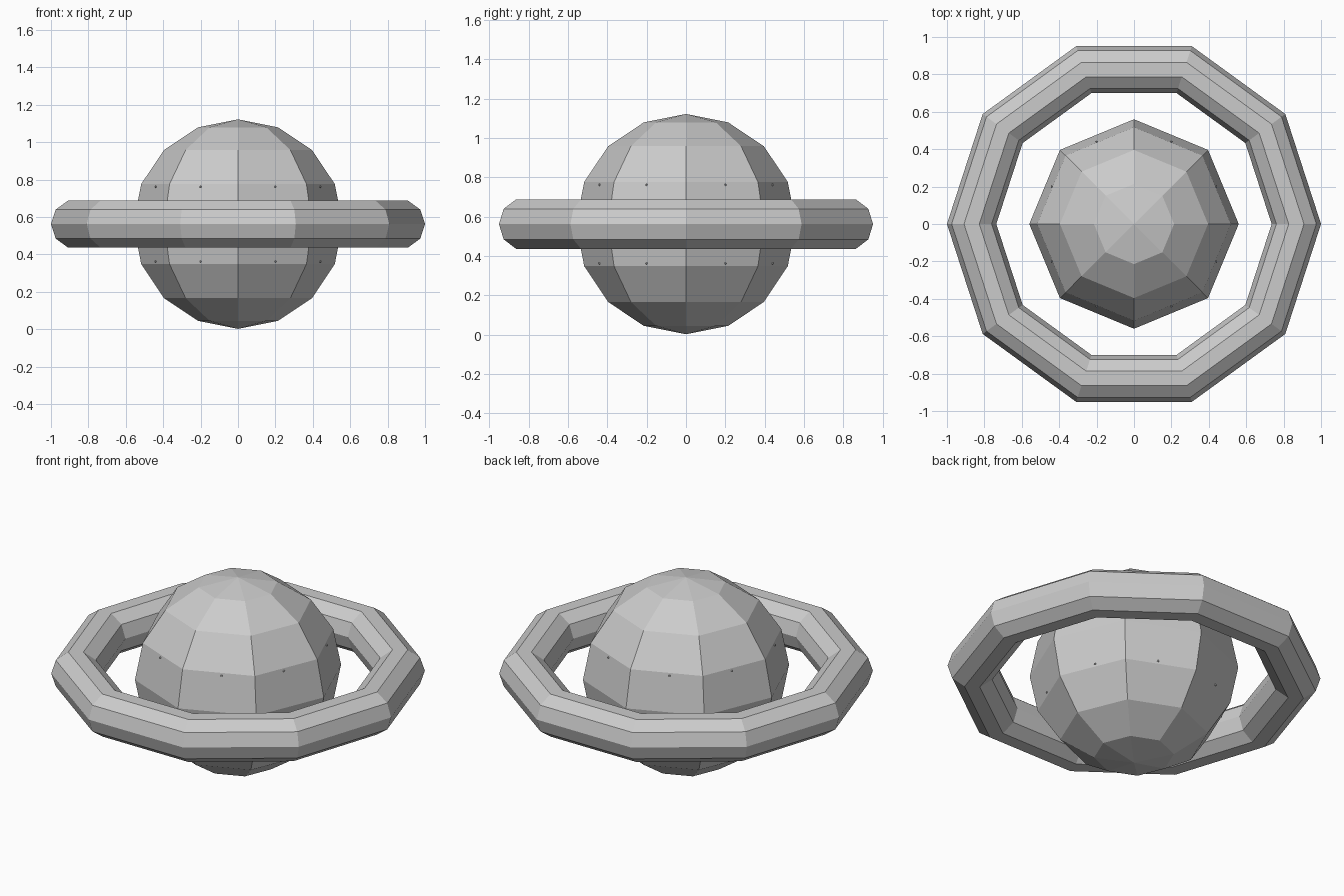
import bpy
import bmesh
from math import cos, sin, tau
from mathutils import Matrix

if "Cube" in bpy.data.objects:
    bpy.data.objects.remove(bpy.data.objects["Cube"])

CENTRE_Z = 0.5625
GLOBE_RADIUS = 0.56

grey = bpy.data.materials.new("plain grey")
grey.use_nodes = True
grey.diffuse_color = (0.6, 0.6, 0.6, 1)
grey.node_tree.nodes["Principled BSDF"].inputs["Base Color"].default_value = (0.6, 0.6, 0.6, 1)


def add_object(name, bm):
    bmesh.ops.recalc_face_normals(bm, faces=bm.faces)
    mesh = bpy.data.meshes.new(name)
    bm.to_mesh(mesh)
    bm.free()
    mesh.materials.append(grey)
    obj = bpy.data.objects.new(name, mesh)
    obj.location.z = CENTRE_Z
    bpy.context.collection.objects.link(obj)
    return obj


# Faceted globe
bm = bmesh.new()
bmesh.ops.create_uvsphere(bm, u_segments=8, v_segments=8, radius=GLOBE_RADIUS)
add_object("globe", bm)

# Ten-sided ring with a ten-sided cross-section
bm = bmesh.new()
SIDES, MAJOR, MINOR = 10, 0.868, 0.132
loops = []
for i in range(SIDES):
    a = tau * i / SIDES
    loop = []
    for j in range(SIDES):
        b = tau * j / SIDES
        r = MAJOR + MINOR * cos(b)
        loop.append(bm.verts.new((r * cos(a), r * sin(a), MINOR * sin(b))))
    loops.append(loop)
for i in range(SIDES):
    this, following = loops[i], loops[(i + 1) % SIDES]
    for j in range(SIDES):
        k = (j + 1) % SIDES
        bm.faces.new((this[j], following[j], following[k], this[k]))
add_object("ring", bm)

# Tiny studs on the globe, one per panel above and below the ring
bm = bmesh.new()
for x, y in ((0.2, 0.44), (0.44, 0.2)):
    for sx in (-1, 1):
        for sy in (-1, 1):
            for z in (-0.2, 0.2):
                bmesh.ops.create_icosphere(bm, subdivisions=1, radius=0.006,
                                           matrix=Matrix.Translation((sx * x, sy * y, z)))
add_object("studs", bm)
